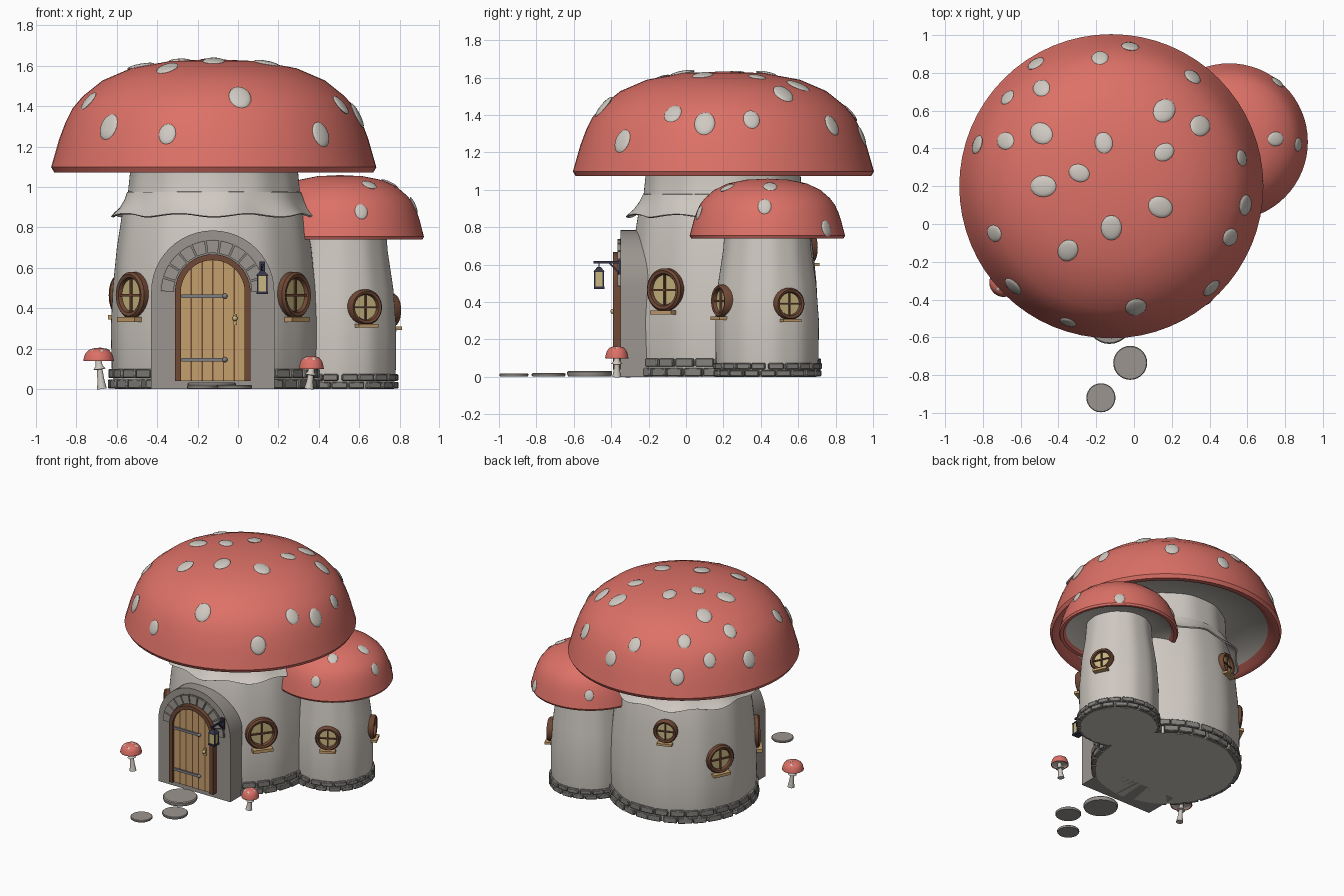
import bpy, bmesh, math, random
from math import sin, cos, pi, radians, hypot
from mathutils import Matrix, Vector

random.seed(4)
if "Cube" in bpy.data.objects:
    bpy.data.objects.remove(bpy.data.objects["Cube"])


def colour(name, r, g, b):
    mat = bpy.data.materials.new(name)
    mat.use_nodes = True
    mat.diffuse_color = (r, g, b, 1)
    bsdf = mat.node_tree.nodes["Principled BSDF"]
    bsdf.inputs["Base Color"].default_value = (r, g, b, 1)
    bsdf.inputs["Roughness"].default_value = 0.8
    return mat


red = colour("cap red", .72, .165, .135)
cream = colour("cream", .62, .58, .53)
stone = colour("stone", .33, .3, .275)
brick = colour("dark stone", .23, .22, .205)
wood = colour("door wood", .56, .35, .15)
brown = colour("dark wood", .16, .065, .035)
glass = colour("window glass", .58, .47, .22)
navy = colour("lantern metal", .035, .035, .07)
iron = colour("hinge iron", .22, .22, .24)


def move(x, y, z=0):
    return Matrix.Translation((x, y, z))


def finish(name, bm, *mats):
    bmesh.ops.recalc_face_normals(bm, faces=bm.faces)
    mesh = bpy.data.meshes.new(name)
    bm.to_mesh(mesh)
    bm.free()
    for mat in mats:
        mesh.materials.append(mat)
    obj = bpy.data.objects.new(name, mesh)
    bpy.context.collection.objects.link(obj)
    bpy.ops.object.select_all(action='DESELECT')
    obj.select_set(True)
    bpy.context.view_layer.objects.active = obj
    bpy.ops.object.shade_smooth_by_angle(angle=radians(40))
    return obj


def add_box(bm, size, loc, place=Matrix()):
    bmesh.ops.create_cube(bm, size=1, matrix=place @ move(*loc) @ Matrix.Diagonal((*size, 1)))


def box(name, mat, size, loc, place=Matrix()):
    bm = bmesh.new()
    add_box(bm, size, loc, place)
    return finish(name, bm, mat)


def lathe(name, profile, place, mats, segs=64, bands=None, warp=None):
    """Turn a profile of (radius, height) about local z."""
    bm = bmesh.new()
    rings = []
    for r, z in profile:
        ring = []
        for i in range(segs):
            a = 2 * pi * i / segs
            rr, zz = warp(r, z, a) if warp else (r, z)
            ring.append(bm.verts.new(place @ Vector((rr * cos(a), rr * sin(a), zz))))
        rings.append(ring)
    for k in range(len(rings) - 1):
        for i in range(segs):
            j = (i + 1) % segs
            f = bm.faces.new((rings[k][i], rings[k][j], rings[k + 1][j], rings[k + 1][i]))
            f.material_index = bands[k] if bands else 0
    bmesh.ops.remove_doubles(bm, verts=bm.verts, dist=1e-5)
    return finish(name, bm, *mats)


def add_band(bm, inner, outer, y0, y1):
    """Solid strip between two (x, z) paths, from depth y0 to y1."""
    rows = [[bm.verts.new((x, y, z)) for x, z in path]
            for path, y in ((inner, y0), (outer, y0), (outer, y1), (inner, y1))]
    for k in range(4):
        a, b = rows[k], rows[(k + 1) % 4]
        for i in range(len(a) - 1):
            bm.faces.new((a[i], a[i + 1], b[i + 1], b[i]))
    for end in (0, -1):
        bm.faces.new([row[end] for row in rows])


DOOR_X, SPRING = -.125, .48


def arc(r, a0, a1, steps):
    return [(DOOR_X + r * cos(a0 + (a1 - a0) * i / steps),
             SPRING + r * sin(a0 + (a1 - a0) * i / steps)) for i in range(steps + 1)]


def arch(r, bottom):
    return [(DOOR_X + r, bottom)] + arc(r, 0, pi, 24) + [(DOOR_X - r, bottom)]


def arch_slab(name, mat, r, bottom, y0, y1):
    bm = bmesh.new()
    path = arch(r, bottom)
    front, back = [[bm.verts.new((x, y, z)) for x, z in path] for y in (y0, y1)]
    bm.faces.new(front)
    bm.faces.new(back)
    for i in range(len(path)):
        j = (i + 1) % len(path)
        bm.faces.new((front[i], front[j], back[j], back[i]))
    return finish(name, bm, mat)


def height_at(profile, value, key, out):
    """Interpolate along a profile; also give the segment used."""
    for p, q in zip(profile, profile[1:]):
        if min(p[key], q[key]) <= value <= max(p[key], q[key]) and p[key] != q[key]:
            t = (value - p[key]) / (q[key] - p[key])
            return p[out] + t * (q[out] - p[out]), p, q
    return profile[0][out], profile[0], profile[1]


# Mushroom caps: underside, rolled rim, dome
UNDER = [(0, .1), (.42, .1), (.71, .04), (.745, .005), (.79, 0)]
DOME = [(.805, .025), (.785, .095), (.765, .165), (.735, .245), (.7, .315), (.65, .375),
        (.55, .455), (.41, .515), (.22, .55), (0, .56)]


def cap(name, centre, base, sr, sz, spots, size):
    prof = [(r * sr, h * sz) for r, h in UNDER + DOME]
    dome = prof[len(UNDER):]
    lathe(name, prof, move(*centre, base), (cream, red),
          bands=[0, 0] + [1] * (len(prof) - 3))
    bm = bmesh.new()
    for sx, sy in spots:
        dx, dy = sx / 100 - centre[0], sy / 100 - centre[1]
        r = hypot(dx, dy)
        h, p, q = height_at(dome, r, 0, 1)
        out = (q[1] - p[1]) / r
        normal = Vector((dx * out, dy * out, p[0] - q[0]))
        s = size * random.uniform(.85, 1.15)
        bmesh.ops.create_uvsphere(
            bm, u_segments=16, v_segments=8, radius=1,
            matrix=move(sx / 100, sy / 100, base + h)
            @ normal.to_track_quat('Z', 'Y').to_matrix().to_4x4()
            @ Matrix.Diagonal((s * .9, s * 1.1, s * .22, 1)))
    finish(name + "_spots", bm, cream)


MAIN, ANNEX = (-.12, .2), (.505, .435)
cap("main_cap", MAIN, 1.073, 1, 1,
    [(-2, 94), (-18, 88), (-52, 85), (-49, 72), (-67, 67), (31, 78), (16, 60), (35, 52),
     (-49, 48), (-68, 44), (-83, 42), (-16, 43), (16, 38), (57, 35), (-29, 27), (-48, 20),
     (59, 10), (14, 9), (-12, -2), (-74, -5), (51, -7), (-35, -14), (41, -34), (-64, -33),
     (1, -44), (-35, -52)], .056)
cap("annex_cap", ANNEX, .74, .516, .57,
    [(76, 75), (75, 45), (87, 42), (61, 7), (65, 22), (29, 76)], .04)

# Stalks with a gentle vertical ripple
MAIN_WALL = [(0, 0), (.49, 0), (.505, .1), (.51, .3), (.5, .5), (.48, .7), (.455, .86),
             (.425, .97), (.415, 1.07), (.41, 1.18)]
ANNEX_WALL = [(0, 0), (.265, 0), (.275, .1), (.277, .3), (.262, .5), (.235, .68), (.225, .81)]


def ripple(r, z, a):
    return r * (1 + .007 * sin(11 * a) + .004 * sin(5 * a + 1)), z


lathe("main_stalk", MAIN_WALL, move(*MAIN), [cream], 96, warp=ripple)
lathe("annex_stalk", ANNEX_WALL, move(*ANNEX), [cream], 72, warp=ripple)


# Wavy skirt under the main cap
def flare(r, z, a):
    w = (.98 - z) / .12
    return r + .016 * w * sin(9 * a + 2), z + .008 * w * sin(9 * a)


lathe("stalk_skirt", [(.41, .98), (.43, .975), (.445, .94), (.47, .9), (.51, .862),
                      (.5, .857), (.45, .9), (.41, .96)], move(*MAIN), [cream], 108, warp=flare)


# Two courses of bricks round each foot
def brick_ring(name, centre, r, count, row):
    bm = bmesh.new()
    for course in range(2):
        for i in range(count):
            a = 2 * pi * (i + course / 2 + random.uniform(-.06, .06)) / count
            width = 2 * pi * r / count * random.uniform(.84, .95)
            add_box(bm, (width, .05, row * .88), (0, random.uniform(-.004, .004) - r + .02,
                    row * (course + .5)), move(*centre) @ Matrix.Rotation(a, 4, 'Z'))
    bmesh.ops.bevel(bm, geom=bm.edges[:], offset=.005, segments=1, affect='EDGES')
    finish(name, bm, brick)


brick_ring("main_foot_bricks", MAIN, .516, 30, .051)
brick_ring("annex_foot_bricks", ANNEX, .284, 20, .038)


# Round windows with frame, glass, cross bars and sill
def window(name, centre, wall, degrees, z, r):
    depth = height_at(wall[1:], z, 1, 0)[0]
    place = (move(*centre, z) @ Matrix.Rotation(radians(degrees), 4, 'Z')
             @ move(0, -depth) @ Matrix.Rotation(pi / 2, 4, 'X'))
    lathe(name + "_frame", [(r * .7, -.03), (r * .7, .012), (r * .76, .024), (r * .9, .028),
                            (r, .016), (r, -.03)], place, [brown], 32)
    lathe(name + "_glass", [(0, .006), (r * .74, .006)], place, [glass], 32)
    bm = bmesh.new()
    add_box(bm, (r * .1, r * 1.45, .012), (0, 0, .01), place)
    add_box(bm, (r * 1.45, r * .1, .012), (0, 0, .01), place)
    finish(name + "_bars", bm, brown)
    box(name + "_sill", wood, (r * 1.25, r * .2, .07), (0, -r * 1.05, .01), place)


window("front_right_window", MAIN, MAIN_WALL, -53, .465, .115)
window("front_left_window", MAIN, MAIN_WALL, 52, .465, .115)
window("side_window", MAIN, MAIN_WALL, -115, .465, .105)
window("back_window", MAIN, MAIN_WALL, -160, .69, .085)
window("annex_front_window", ANNEX, ANNEX_WALL, 27, .405, .088)
window("annex_side_window", ANNEX, ANNEX_WALL, 115, .39, .085)

# Porch, arch stones and door
arch_slab("porch", stone, .305, 0, -.35, -.08)
bm = bmesh.new()
for i in range(11):
    a0, a1 = pi * (i + .06) / 11, pi * (i + .94) / 11
    add_band(bm, arc(.193, a0, a1, 3), arc(.256, a0, a1, 3), -.365, -.34)
finish("arch_stones", bm, stone)
bm = bmesh.new()
add_band(bm, arc(.188, 0, pi, 24), arc(.26, 0, pi, 24), -.353, -.345)
finish("arch_mortar", bm, brick)
bm = bmesh.new()
add_band(bm, arch(.158, .04), arch(.187, .04), -.39, -.34)
finish("door_frame", bm, brown)
arch_slab("door", wood, .16, .04, -.372, -.34)
bm = bmesh.new()
for i in range(-2, 3):
    x = i * .053
    top = SPRING + math.sqrt(.158 ** 2 - x * x)
    add_box(bm, (.007, .004, top - .04), (DOOR_X + x, -.372, (top + .04) / 2))
finish("plank_gaps", bm, brown)
bm = bmesh.new()
for z in (.145, .46):
    add_box(bm, (.21, .012, .018), (-.175, -.377, z))
    bmesh.ops.create_uvsphere(bm, u_segments=12, v_segments=8, radius=.013, matrix=move(-.065, -.378, z))
finish("hinges", bm, iron)
box("knob_plate", wood, (.018, .01, .055), (-.015, -.376, .345))
bm = bmesh.new()
bmesh.ops.create_uvsphere(bm, u_segments=12, v_segments=8, radius=.013, matrix=move(-.015, -.392, .35))
finish("door_knob", bm, glass)

# Lantern on a bracket
lamp = move(.12, -.465, .47)
bm = bmesh.new()
add_box(bm, (.028, .012, .085), (.12, -.356, .59))
add_box(bm, (.012, .14, .012), (.12, -.425, .612))
add_box(bm, (.01, .075, .01), (0, 0, 0), move(.12, -.385, .585) @ Matrix.Rotation(radians(-45), 4, 'X'))
add_box(bm, (.006, .006, .04), (0, 0, .125), lamp)
add_box(bm, (.056, .056, .012), (0, 0, .006), lamp)
for sx in (-1, 1):
    for sy in (-1, 1):
        add_box(bm, (.007, .007, .09), (sx * .023, sy * .023, .05), lamp)
bmesh.ops.create_cone(bm, cap_ends=True, segments=4, radius1=.044, radius2=.012, depth=.025,
                      matrix=lamp @ move(0, 0, .105) @ Matrix.Rotation(pi / 4, 4, 'Z'))
finish("lantern_metal", bm, navy)
box("lantern_glass", glass, (.042, .042, .085), (0, 0, .052), lamp)

# Stepping stones
for name, x, y, r, top in (("door_step", -.13, -.515, .12, .032),
                           ("middle_step", -.02, -.735, .09, .02),
                           ("far_step", -.175, -.92, .077, .018)):
    lathe(name, [(0, .002), (r * .96, .002), (r, top * .4), (r, top * .8), (r * .95, top), (0, top)],
          move(x, y), [stone], 28)


# Little toadstools by the walls
def toadstool(name, x, y, base, r, lean):
    lathe(name + "_stalk", [(0, 0), (.024, 0), (.017, base * .35), (.014, base * .7), (.03, base * .72),
                            (.017, base * .85), (.013, base + .015)],
          move(x - sin(lean) * base, y) @ Matrix.Rotation(lean, 4, 'Y'), [cream], 20)
    spots = [(100 * (x + r * d * cos(a)), 100 * (y + r * d * sin(a)))
             for d, a in ((.2, 1), (.6, 0), (.65, 2), (.6, 4), (.7, 5))]
    cap(name + "_cap", (x, y), base, r / .805, .117, spots, r * .13)


toadstool("right_toadstool", -.69, -.31, .138, .076, -.12)
toadstool("left_toadstool", .363, -.37, .098, .062, .12)
